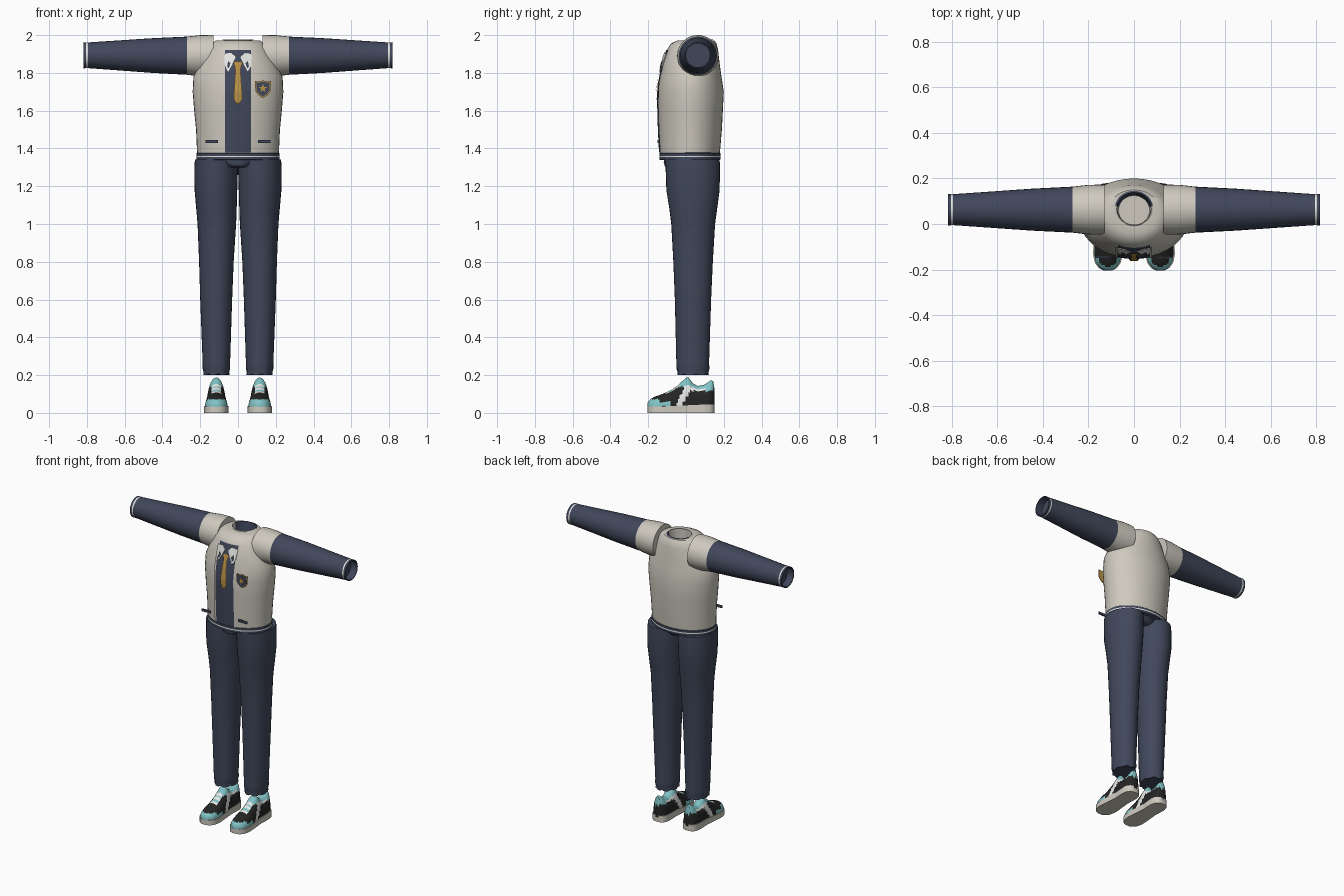
import bpy, bmesh, math
from math import sin, cos, pi, sqrt

if "Cube" in bpy.data.objects:
    bpy.data.objects.remove(bpy.data.objects["Cube"])


def material(name, rgb):
    m = bpy.data.materials.new(name)
    m.diffuse_color = (*rgb, 1)
    m.use_nodes = True
    m.node_tree.nodes["Principled BSDF"].inputs["Base Color"].default_value = m.diffuse_color
    return m


CREAM = material("cream cloth", (0.62, 0.59, 0.52))
NAVY = material("navy cloth", (0.052, 0.064, 0.105))
WHITE = material("white trim", (0.80, 0.80, 0.78))
GOLD = material("gold", (0.50, 0.29, 0.06))
BROWN = material("brown edge", (0.13, 0.07, 0.03))
TEAL = material("teal", (0.22, 0.55, 0.57))
BLACK = material("black leather", (0.018, 0.018, 0.018))


def finish(name, bm, mats, rule=None, angle=40):
    bmesh.ops.recalc_face_normals(bm, faces=bm.faces)
    if rule:
        for f in bm.faces:
            f.material_index = mats.index(rule(f.calc_center_median()))
    me = bpy.data.meshes.new(name)
    bm.to_mesh(me)
    bm.free()
    for m in mats:
        me.materials.append(m)
    ob = bpy.data.objects.new(name, me)
    bpy.context.collection.objects.link(ob)
    bpy.ops.object.select_all(action='DESELECT')
    ob.select_set(True)
    bpy.context.view_layer.objects.active = ob
    bpy.ops.object.shade_smooth_by_angle(angle=math.radians(angle))
    return ob


def loft(name, rings, mats, rule=None, start=True, end=True):
    bm = bmesh.new()
    vs = [[bm.verts.new(p) for p in r] for r in rings]
    n = len(vs[0])
    for a, b in zip(vs, vs[1:]):
        for i in range(n):
            j = (i + 1) % n
            bm.faces.new((a[i], a[j], b[j], b[i]))
    if start:
        bm.faces.new(vs[0])
    if end:
        bm.faces.new(vs[-1])
    return finish(name, bm, mats, rule)


def oval(z, cx, hw, yf, yb, n=40):
    cy, d = (yf + yb) / 2, (yb - yf) / 2
    return [(cx + hw * sin(2 * pi * i / n), cy - d * cos(2 * pi * i / n), z) for i in range(n)]


def lerp_table(t, k):
    """Linear lookup in rows sorted by their first value."""
    for a, b in zip(t, t[1:]):
        if k <= b[0]:
            f = max(0, (k - a[0]) / (b[0] - a[0]))
            return [p + (q - p) * f for p, q in zip(a, b)]
    return list(t[-1])


# Jacket body: height, half width, front, back
BODY = [(1.36, .216, -.138, .178), (1.50, .222, -.145, .190), (1.60, .232, -.148, .195),
        (1.70, .240, -.150, .200), (1.78, .236, -.138, .188), (1.85, .205, -.122, .178),
        (1.92, .168, -.102, .170), (1.955, .145, -.080, .162)]
NECK = [(1.972, .115, -.045, .150), (1.972, .078, -.005, .140)]
loft("jacket_body", [oval(z, 0, w, f, b) for z, w, f, b in BODY + NECK], [CREAM], end=False)


def front_y(x, z):
    _, w, f, b = lerp_table(BODY, z)
    return (f + b) / 2 - (b - f) / 2 * sqrt(max(0, 1 - (x / w) ** 2))


# Neck lining, dark at the back
lining = [oval(1.974, 0, .084, -.008, .146), oval(1.978, 0, .076, -.003, .138),
          oval(1.93, 0, .072, -.003, .134), oval(1.87, 0, .068, -.003, .125)]
loft("neck_lining", lining, [CREAM, NAVY],
     lambda c: NAVY if c.y > .075 and c.z > 1.88 else CREAM, start=False)

# Waistband with a white stripe
band = [(1.338, .214), (1.341, .221), (1.354, .221), (1.361, .221), (1.374, .221), (1.378, .216)]
loft("waistband", [oval(z, 0, w, -w + .08, w - .038) for z, w in band], [NAVY, WHITE],
     lambda c: WHITE if 1.354 < c.z < 1.361 else NAVY)


# Sleeves: cream shoulder, navy arm, striped cuff, hollow end
def sleeve(name, s):
    prof = [(.13, .110), (.20, .109), (.27, .101), (.45, .092), (.65, .078), (.795, .068),
            (.804, .0685), (.818, .069), (.818, .063), (.77, .063)]
    n = 32
    rings = [[(s * x, .063 + r * cos(2 * pi * i / n), 1.89 + .004 * x + r * sin(2 * pi * i / n))
              for i in range(n)] for x, r in prof]

    def rule(c):
        x, r = abs(c.x), math.hypot(c.y - .063, c.z - 1.893)
        if x < .27:
            return CREAM
        return WHITE if .795 < x < .804 and r > .065 else NAVY
    loft(name, rings, [CREAM, NAVY, WHITE], rule)


# Trouser legs: height, inner x, outer x, front, back
LEG = [(.20, .044, .184, -.048, .118), (.215, .047, .182, -.046, .116), (.235, .041, .187, -.052, .122),
       (.26, .042, .187, -.051, .122), (.60, .031, .200, -.059, .133), (.80, .023, .206, -.067, .142),
       (1.0, .010, .214, -.078, .154), (1.08, .007, .221, -.088, .165), (1.18, .004, .230, -.104, .178),
       (1.30, .000, .231, -.108, .180), (1.342, .000, .228, -.110, .178)]


def leg(name, s):
    rings = []
    for z, xi, xo, f, b in LEG:
        ring = oval(z, s * (xi + xo) / 2, (xo - xi) / 2, f, b, 32)
        if z < .24:  # gathered ankle hem
            ring = [(x, y + .003 * (i % 4 < 2), z + .008 * (i % 4 == 1)) for i, (x, y, z) in enumerate(ring)]
        rings.append(ring)
    loft(name, rings, [NAVY])


# Trouser fly and seat between the legs
loft("trouser_front", [oval(1.300, 0, .06, -.10, .12), oval(1.306, 0, .08, -.112, .14),
                       oval(1.326, 0, .105, -.118, .16), oval(1.34, 0, .11, -.115, .16)], [NAVY])

# Shoes: y, half width, top height
SHOE = [(-.205, .012, .050), (-.195, .034, .068), (-.17, .052, .084), (-.13, .060, .098),
        (-.08, .057, .120), (-.04, .053, .148), (-.005, .050, .182), (.012, .048, .190),
        (.035, .049, .158), (.06, .051, .142), (.10, .051, .150), (.13, .043, .172),
        (.145, .030, .168), (.152, .012, .120)]


def shoe_rule(s):
    def rule(c):
        x, y, z = abs(c.x - s * .115), c.y, c.z
        if (y < -.14 and z < .072) or (y < -.08 and z < .056):
            return TEAL
        if x < .026 and -.11 < y < -.03:
            return TEAL if int((y + 1) / .014) % 2 else WHITE
        if (z > .140 and y < .035) or (y > .105 and z > .115):
            return TEAL
        if .02 < y < .11 and x < .03:
            return TEAL
        if .02 < y < .11 and z > .118:
            return WHITE
        if -.03 < y - (z - .09) * .5 < .008:
            return WHITE if y > -.018 or int(z / .012) % 2 else TEAL
        return BLACK
    return rule


def shoe(name, s):
    ys = [-.205 + .357 * i / 44 for i in range(45)]
    upper, left, right = [], [], []
    for y in ys:
        _, w, h = lerp_table(SHOE, y)
        upper.append([(s * .115 + w * cos(pi * k / 20), y, .03 + (h - .03) * sin(pi * k / 20) ** .85)
                      for k in range(21)])
        left.append((s * .115 - w - .005, y))
        right.append((s * .115 + w + .005, y))
    loft(name + "_upper", upper, [TEAL, WHITE, BLACK], shoe_rule(s))
    outline = right + left[::-1]
    rings = [[(x, y, 0) for x, y in outline],
             [(x, y, .040 + .045 * max(-.12, min(.1, y))) for x, y in outline]]
    loft(name + "_sole", rings, [CREAM])


for side, s in (("left", 1), ("right", -1)):
    sleeve(side + "_sleeve", s)
    leg(side + "_trouser_leg", s)
    shoe(side + "_shoe", s)


# Strips that follow the jacket front
def strip(name, zs, edges, off, mat):
    bm = bmesh.new()
    rows = []
    for z in zs:
        a, b = edges(z)
        rows.append([bm.verts.new((a + (b - a) * k / 8, front_y(a + (b - a) * k / 8, z) - off, z))
                     for k in range(9)])
    for p, q in zip(rows, rows[1:]):
        for k in range(8):
            bm.faces.new((p[k], p[k + 1], q[k + 1], q[k]))
    return finish(name, bm, [mat])


def levels(a, b, n=16):
    return [a + (b - a) * i / n for i in range(n + 1)]


strip("shirt_front", levels(1.378, 1.922), lambda z: (-.070, .070), .004, NAVY)
for name, x in (("left", .073), ("right", -.077)):
    strip(name + "_jacket_edge", levels(1.378, 1.90), lambda z: (x - .005, x + .005), .007, CREAM)

# Tie with dark border
TIE = [(1.635, .004), (1.665, .020), (1.80, .011), (1.82, .010), (1.855, .020), (1.86, .016)]
strip("tie_border", levels(1.635, 1.86, 24), lambda z: (-lerp_table(TIE, z)[1] - .004, lerp_table(TIE, z)[1] + .004),
      .009, BROWN)
strip("tie", levels(1.642, 1.858, 24), lambda z: (-lerp_table(TIE, z)[1], lerp_table(TIE, z)[1]), .012, GOLD)


# Thin plates: flat at a given y, or draped on the jacket when y is None
def plate(name, pts, mat, y=None, off=.008, thick=.004):
    bm = bmesh.new()
    a = [bm.verts.new((x, front_y(x, z) - off if y is None else y, z)) for x, z in pts]
    f = bm.faces.new(a)
    geo = bmesh.ops.extrude_face_region(bm, geom=[f])["geom"]
    bmesh.ops.translate(bm, vec=(0, thick, 0), verts=[v for v in geo if isinstance(v, bmesh.types.BMVert)])
    return finish(name, bm, [mat], angle=20)


for name, s in (("left", 1), ("right", -1)):
    flap = [(.012, 1.885), (.035, 1.908), (.074, 1.900), (.070, 1.835), (.052, 1.805), (.034, 1.838)]
    plate(name + "_shirt_collar", [(s * x, z) for x, z in flap], WHITE, off=.012)
    notch = [(.040, 1.850), (.052, 1.862), (.058, 1.835), (.050, 1.822)]
    plate(name + "_collar_mark", [(s * x, z) for x, z in notch], NAVY, off=.015)
    pocket = [(.105, 1.430), (.172, 1.430), (.172, 1.446), (.105, 1.446)]
    plate(name + "_pocket", [(s * x, z) for x, z in pocket], NAVY, y=-.150, thick=.009)

# Chest badge: gold shield, navy inset, gold star
SHIELD = [(-.042, .038), (-.020, .036), (0, .042), (.020, .036), (.042, .038), (.040, -.015), (.024, -.036),
          (0, -.052), (-.024, -.036), (-.040, -.015)]
for name, k, mat, y in (("badge_border", 1, GOLD, -.146), ("badge_field", .85, NAVY, -.149)):
    plate(name, [(.132 + x * k, 1.718 + z * k) for x, z in SHIELD], mat, y=y)
star = [(.132 + r * sin(pi * i / 5), 1.718 + r * cos(pi * i / 5))
        for i, r in enumerate([.024, .010] * 5)]
plate("badge_star", star, GOLD, y=-.152)
